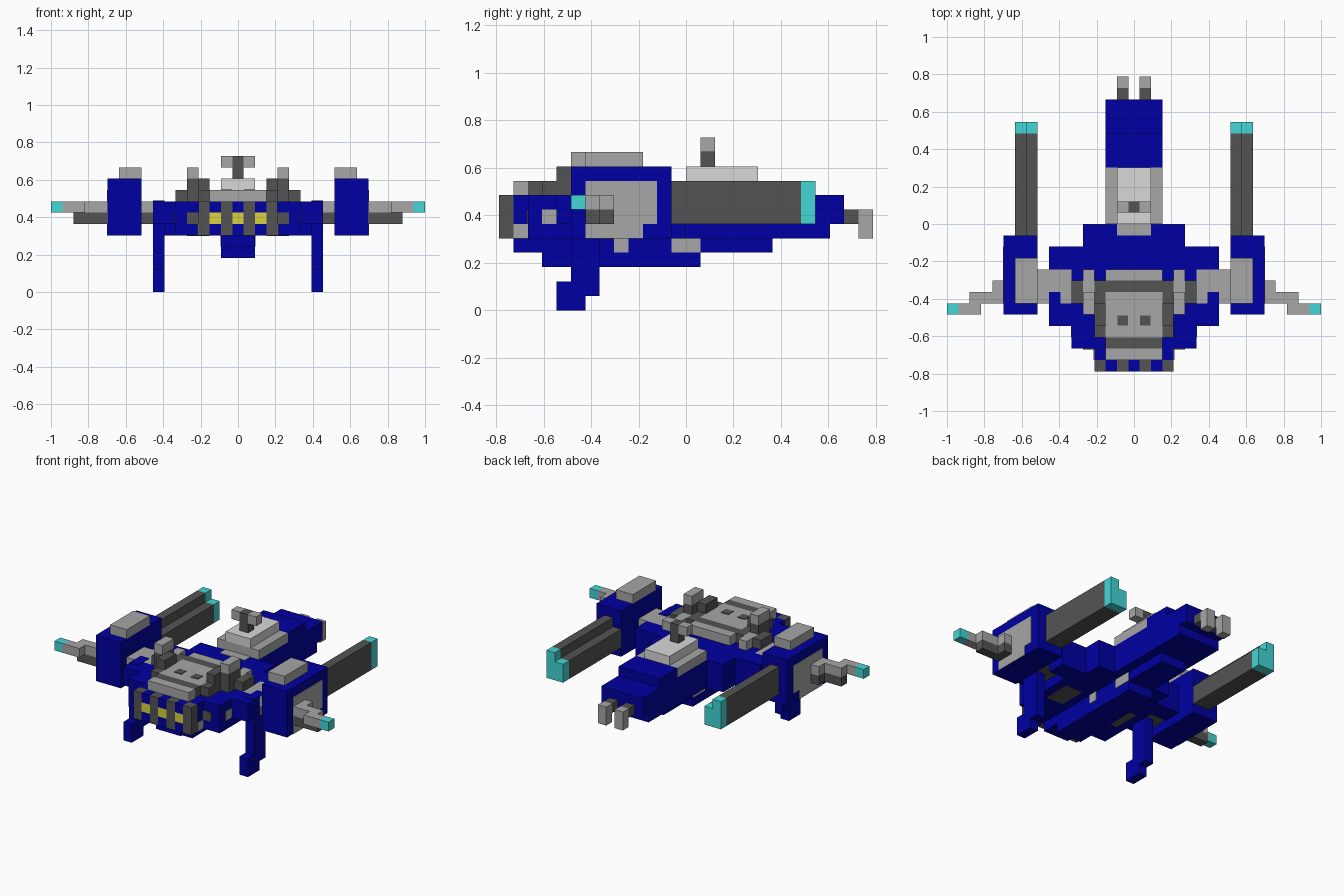
import bpy, bmesh
from mathutils import Matrix, Vector

if "Cube" in bpy.data.objects:
    bpy.data.objects.remove(bpy.data.objects["Cube"], do_unlink=True)

U = 2 / 33      # one block
P = 0.06        # plate thickness in blocks


def material(name, r, g, b):
    m = bpy.data.materials.new(name)
    m.use_nodes = True
    m.diffuse_color = (r, g, b, 1)
    bsdf = next(n for n in m.node_tree.nodes if n.type == 'BSDF_PRINCIPLED')
    bsdf.inputs["Base Color"].default_value = (r, g, b, 1)
    return m


BLUE = material("deep blue", 0.0, 0.0, 0.36)
GREY = material("mid grey", 0.385, 0.385, 0.385)
DARK = material("dark grey", 0.088, 0.088, 0.088)
LIGHT = material("light grey", 0.69, 0.69, 0.69)
TEAL = material("teal", 0.058, 0.67, 0.67)
YELLOW = material("yellow", 0.70, 0.65, 0.05)


def part(name, mat, *boxes, mirror=False):
    """Build blocks given as (x0, x1, y0, y1, z0, z1); mirror repeats them on -x."""
    bm = bmesh.new()
    for x0, x1, y0, y1, z0, z1 in boxes:
        spans = [(x0, x1), (-x1, -x0)] if mirror else [(x0, x1)]
        for a, b in spans:
            mid = Vector((a + b, y0 + y1, z0 + z1)) * U / 2
            size = Vector((b - a, y1 - y0, z1 - z0)) * U
            bmesh.ops.create_cube(bm, size=1, matrix=Matrix.LocRotScale(mid, None, size))
    me = bpy.data.meshes.new(name)
    bm.to_mesh(me)
    bm.free()
    me.materials.append(mat)
    bpy.context.collection.objects.link(bpy.data.objects.new(name, me))


# Central hull
part("nose", BLUE, (-3.5, 3.5, -12, -11, 5, 8))
part("main_body", BLUE, (-5.5, 5.5, -11, -4, 5, 8))
part("rear_wing", BLUE, (-7.5, 7.5, -4, -2, 5, 8))
part("rear_shoulders", BLUE, (-4.5, 4.5, -2, 0, 5, 8))
part("tail_body", BLUE, (-2.5, 2.5, 0, 11, 6, 8), (-2.5, 2.5, 0, 10, 5, 6))
part("tail_step", BLUE, (-2.5, 2.5, 5, 8, 8, 9))
part("keel", BLUE, (-1.5, 1.5, -12, 6, 4, 5), (-1.5, 1.5, -10, 1, 3, 4))
part("keel_vents", GREY, (1.5, 1.5 + P, -5, -4, 4, 5),
     (1.5, 1.5 + P, -1, 1, 4, 5), mirror=True)
part("belly_panel", DARK, (2.5, 4.5, -8, -5, 5 - P, 5), mirror=True)

# Front grille
for i in range(-3, 4):
    if i % 2:
        part("grille_bar", DARK, (i - .5, i + .5, -13, -12, 5, 8))
    else:
        part("grille_gap", BLUE, (i - .5, i + .5, -13, -12, 5, 6),
             (i - .5, i + .5, -13, -12, 7, 8))
        part("grille_lamp", YELLOW, (i - .5, i + .5, -13, -12, 6, 7))
part("front_window", DARK, (3.5, 4.5, -11 - P, -11, 6, 7), mirror=True)
part("side_lamp", GREY, (5.5, 5.5 + P, -10, -9, 6, 7),
     (3.5, 3.5 + P, -12, -11, 5, 6), mirror=True)

# Hood with bands and dots
part("hood", GREY, (-2.5, 2.5, -12, -11, 8, 9), (-2.5, 2.5, -10, -6, 8, 9),
     (-2.5, 2.5, -5, -4, 8, 9))
part("hood_bands", DARK, (-2.5, 2.5, -11, -10, 8, 9), (-2.5, 2.5, -6, -5, 8, 9))
part("hood_dots", DARK, (.55, 1.45, -8.95, -8.05, 9, 9 + P), mirror=True)
part("hood_rails", DARK, (2.5, 3.5, -10, -5, 8, 9), mirror=True)

# Small towers beside the hood
part("tower_base", DARK, (2.5, 3.5, -9, -7, 9, 10), (3.5, 4.5, -8, -6, 8, 10),
     (4.5, 5.5, -7, -5, 8, 9), mirror=True)
part("tower_step", GREY, (3.5, 4.5, -6, -4, 8, 9), mirror=True)
part("tower_cap", GREY, (3.5, 4.5, -8, -6, 10, 11), mirror=True)

# Rear deck and antenna
part("deck_plate", GREY, (-2.5, 2.5, 0, 5, 8, 9))
part("deck_front_mark", GREY, (-1.5, 1.5, -1, 0, 8, 8 + P))
part("deck_top", LIGHT, (-1.5, 1.5, 0, 5, 9, 10))
part("antenna_post", DARK, (-.5, .5, 1, 2, 10, 12))
part("antenna_arm", GREY, (.5, 1.5, 1, 2, 11, 12), mirror=True)

# Tail prongs
part("prong_base", DARK, (.5, 1.5, 11, 12, 6, 7), mirror=True)
part("prong_tip", GREY, (.5, 1.5, 12, 13, 5, 7), mirror=True)

# Legs
part("leg_shoulder", BLUE, (5.5, 7.5, -9, -7, 6, 8), mirror=True)
part("leg", BLUE, (6.5, 7.5, -8, -6, 1, 8 + P), (6.5, 7.5, -9, -7, 0, 2), mirror=True)

# Side pods and struts
part("strut_top", GREY, (5.5, 8.5, -7, -4, 7, 8), mirror=True)
part("strut_base", DARK, (5.5, 8.5, -7, -4, 6, 7), mirror=True)
part("pod", BLUE, (8.5, 11.5, -8, -1, 5, 10), mirror=True)
part("pod_cap", GREY, (8.5, 10.5, -7, -3, 10, 11), mirror=True)
part("pod_panel", GREY, (11.5, 11.5 + P, -7, -2, 6, 9),
     (11.5, 11.5 + P, -7, -3, 5, 6), mirror=True)

# Rear barrels, taller on the outside
part("barrel", DARK, (9.5, 10.5, -1, 8, 6, 9), (8.5, 9.5, -1, 8, 6, 8), mirror=True)
part("barrel_tip", TEAL, (9.5, 10.5, 8, 9, 6, 9), (8.5, 9.5, 8, 9, 6, 8), mirror=True)

# Outer side arms
part("arm", GREY, (11.5, 12.5, -7, -5, 7, 8), (12.5, 14.5, -7, -6, 7, 8),
     (13.5, 15.5, -8, -7, 7, 8), mirror=True)
part("arm_base", DARK, (11.5, 12.5, -7, -5, 6, 7), (12.5, 14.5, -7, -6, 6, 7), mirror=True)
part("arm_tip", TEAL, (15.5, 16.5, -8, -7, 7, 8), mirror=True)
